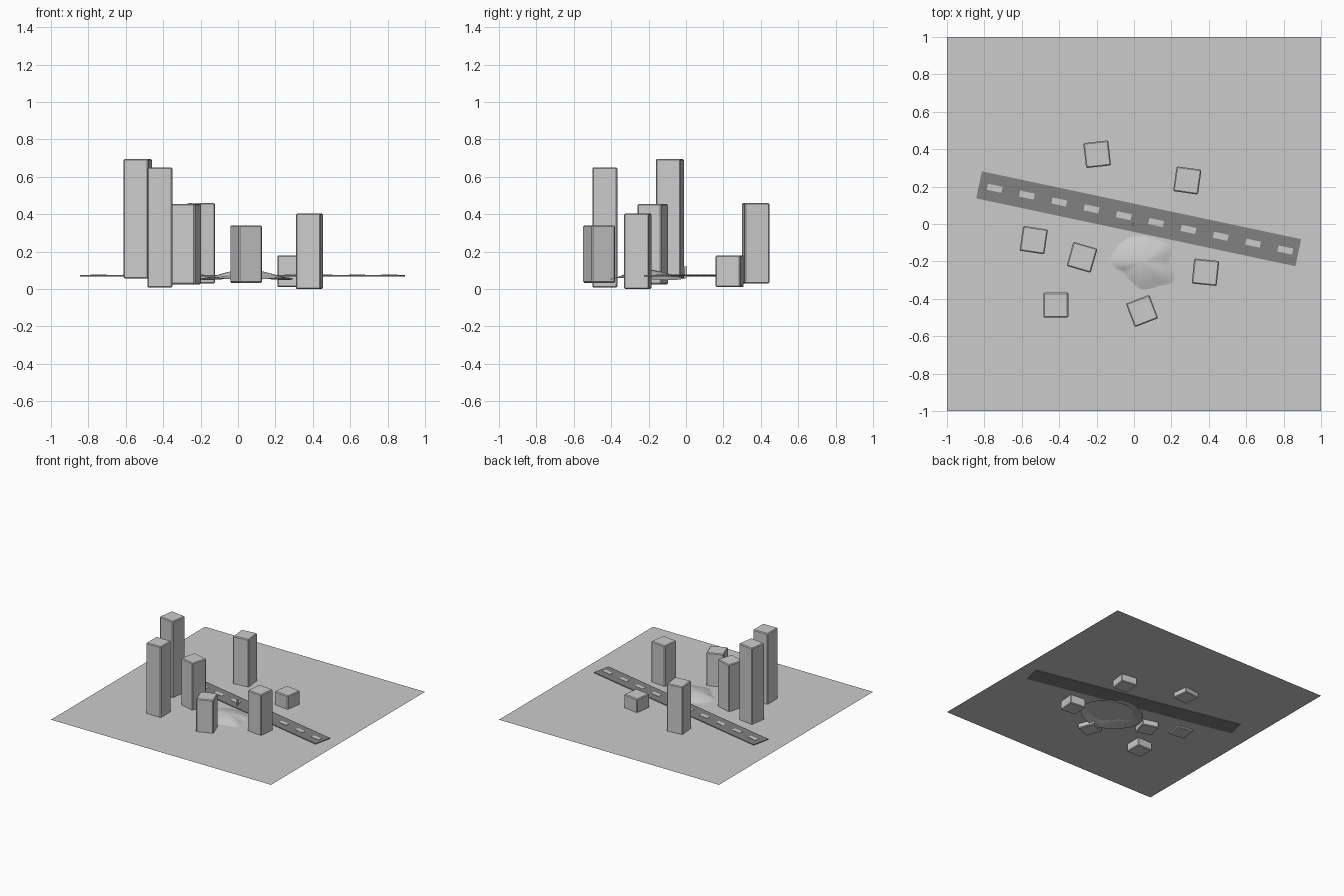
import bpy, bmesh, math
from mathutils import Matrix

if "Cube" in bpy.data.objects:
    bpy.data.objects.remove(bpy.data.objects["Cube"])

PLANE_Z = 0.07


def finish(name, bm, color=None):
    bmesh.ops.recalc_face_normals(bm, faces=bm.faces)
    me = bpy.data.meshes.new(name)
    bm.to_mesh(me)
    bm.free()
    ob = bpy.data.objects.new(name, me)
    bpy.context.collection.objects.link(ob)
    if color:
        mat = bpy.data.materials.new(name + "_colour")
        mat.diffuse_color = (*color, 1)
        mat.use_nodes = True
        mat.node_tree.nodes["Principled BSDF"].inputs["Base Color"].default_value = mat.diffuse_color
        me.materials.append(mat)
    return ob


def box(name, x, y, z0, z1, sx, sy, rot=0, bevel=0, color=None):
    bm = bmesh.new()
    m = (Matrix.Translation((x, y, (z0 + z1) / 2))
         @ Matrix.Rotation(math.radians(rot), 4, 'Z')
         @ Matrix.Diagonal((sx, sy, z1 - z0, 1)))
    bmesh.ops.create_cube(bm, size=1, matrix=m)
    if bevel:
        bmesh.ops.bevel(bm, geom=bm.edges[:], offset=bevel, segments=1,
                        affect='EDGES')
    return finish(name, bm, color)


# ground sheet
bm = bmesh.new()
bmesh.ops.create_grid(bm, x_segments=1, y_segments=1, size=1,
                      matrix=Matrix.Translation((0, 0, PLANE_Z)))
finish("ground", bm)

# buildings sunk to different depths: x, y, rotation, bottom, top
buildings = [
    (-0.197, 0.373, 6.5, 0.03, 0.46),
    (0.285, 0.233, -8, 0.01, 0.18),
    (-0.536, -0.086, -8.5, 0.055, 0.695),
    (-0.278, -0.178, -16, 0.025, 0.455),
    (0.382, -0.258, -6, 0.0, 0.403),
    (-0.418, -0.434, 0, 0.007, 0.65),
    (0.043, -0.465, 21, 0.033, 0.34),
]
for i, (x, y, r, z0, z1) in enumerate(buildings):
    box(f"building_{i + 1}", x, y, z0, z1, 0.134, 0.134, r, 0.006)

# road slab with dashed centre line
ROT = -12
c, s = math.cos(math.radians(ROT)), math.sin(math.radians(ROT))
box("road", 0.025, 0.028, 0.066, 0.076, 1.745, 0.148, ROT,
    color=(0.22, 0.22, 0.22))
for i in range(10):
    d = (i - 4.5) * 0.1765
    box(f"road_dash_{i + 1}", 0.032 + d * c, 0.026 + d * s,
        0.071, 0.078, 0.08, 0.033, ROT)

# small post at the middle
box("post", -0.004, -0.003, 0.07, 0.12, 0.008, 0.016)

# low smooth mound whose rim dips under the ground sheet
shore = [.145, .17, .143, .14, .15, .16, .17, .115, .12, .145, .15, .195]
N, CX, CY = 48, 0.045, -0.205
bm = bmesh.new()
rings = []
for j in range(1, 11):
    ring = []
    for k in range(N):
        a = 2 * math.pi * k / N
        i, f = divmod(k, 4)
        f = (1 - math.cos(math.pi * f / 4)) / 2
        r0 = shore[i] * (1 - f) + shore[(i + 1) % 12] * f
        r1 = 1 / math.hypot(math.cos(a) / 0.25, math.sin(a) / 0.21)
        if j <= 7:
            t = j / 7
            r, z = r0 * t, PLANE_Z + 0.033 * (1 - t ** 1.8)
        else:
            t = (j - 7) / 3
            r = r0 + (r1 - r0) * t
            z = PLANE_Z - t * (0.016 + 0.006 * math.sin(3 * a))
        ring.append(bm.verts.new((CX + r * math.cos(a),
                                  CY + r * math.sin(a), z)))
    rings.append(ring)
top = bm.verts.new((CX, CY, PLANE_Z + 0.034))
for k in range(N):
    n = (k + 1) % N
    bm.faces.new((top, rings[0][k], rings[0][n]))
    for a, b in zip(rings, rings[1:]):
        bm.faces.new((a[k], b[k], b[n], a[n]))
for f in bm.faces:
    f.smooth = True
finish("mound", bm)
